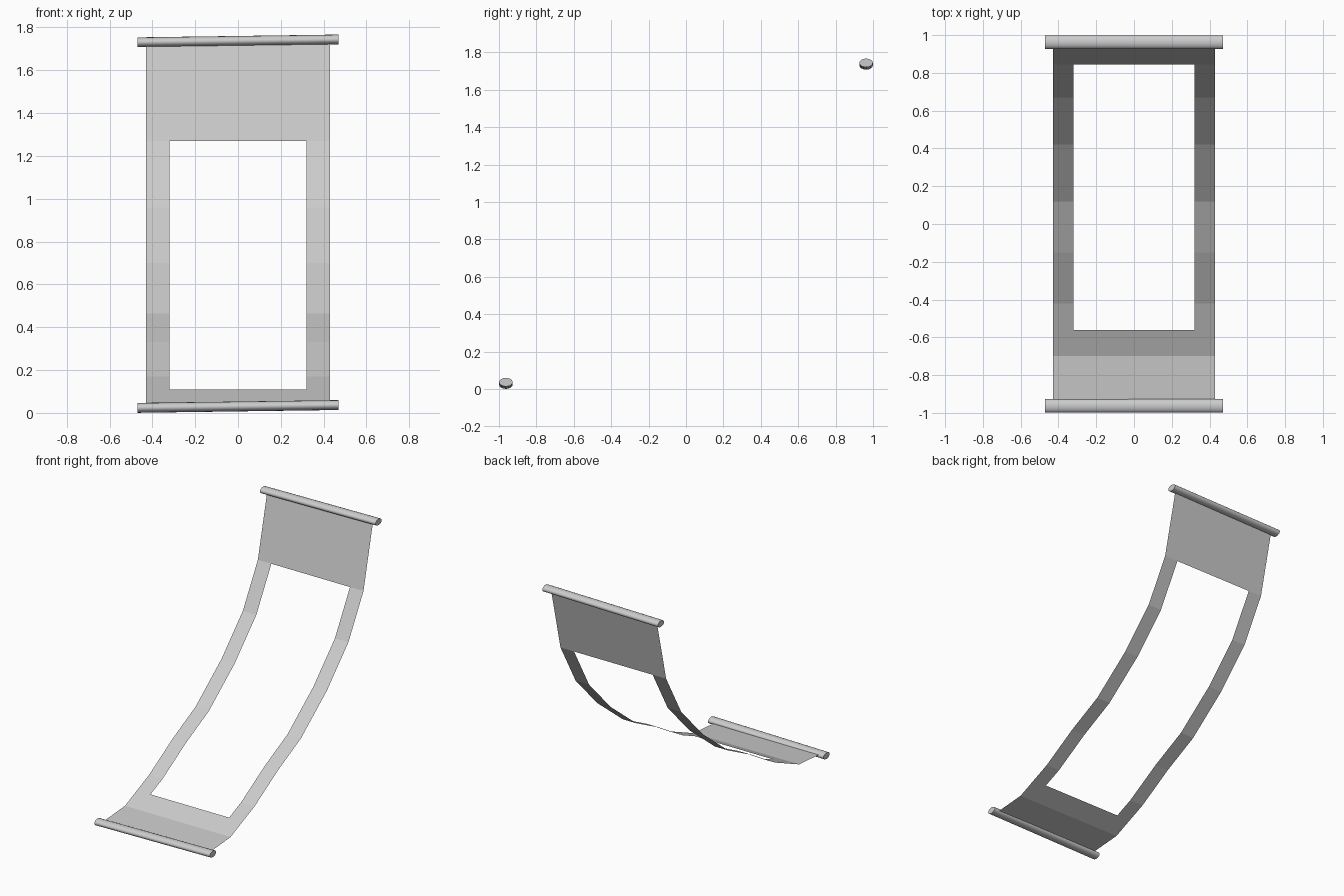
import bpy, bmesh, math
from mathutils import Matrix, Vector

if "Cube" in bpy.data.objects:
    bpy.data.objects.remove(bpy.data.objects["Cube"])

# Side profile (y, z) of the thin curved sheet, bottom to top
PROFILE = [(-0.955, 0.03), (-0.70, 0.05), (-0.56, 0.11), (-0.42, 0.17),
           (-0.15, 0.33), (0.12, 0.465), (0.42, 0.70), (0.67, 0.96),
           (0.845, 1.27), (0.955, 1.735)]
HOLE = range(2, 8)            # profile segments crossed by the opening
COLUMNS = [-0.43, -0.32, 0.32, 0.43]


def make_object(name, bm):
    mesh = bpy.data.meshes.new(name)
    bm.to_mesh(mesh)
    bm.free()
    obj = bpy.data.objects.new(name, mesh)
    bpy.context.collection.objects.link(obj)
    return obj


# Curved sheet with a rectangular opening
bm = bmesh.new()
rows = [[bm.verts.new((x, y, z)) for x in COLUMNS] for y, z in PROFILE]
for i in range(len(rows) - 1):
    for j in range(3):
        if j == 1 and i in HOLE:
            continue
        bm.faces.new((rows[i][j], rows[i][j + 1], rows[i + 1][j + 1], rows[i + 1][j]))
make_object("curved_sheet", bm)


# Flattened end bars, tilted very slightly
def end_bar(name, y, z):
    bm = bmesh.new()
    bmesh.ops.create_cone(bm, cap_ends=True, segments=16, radius1=1, radius2=1, depth=0.94)
    bmesh.ops.rotate(bm, verts=bm.verts, matrix=Matrix.Rotation(math.pi / 2, 3, 'Y'))
    for v in bm.verts:
        v.co = Vector((v.co.x, y + v.co.y * 0.036, z + v.co.z * 0.023 + v.co.x * 0.014))
    obj = make_object(name, bm)
    bpy.context.view_layer.objects.active = obj
    obj.select_set(True)
    bpy.ops.object.shade_smooth_by_angle(angle=math.radians(50))
    obj.select_set(False)


end_bar("lower_bar", -0.963, 0.030)
end_bar("upper_bar", 0.963, 1.737)
